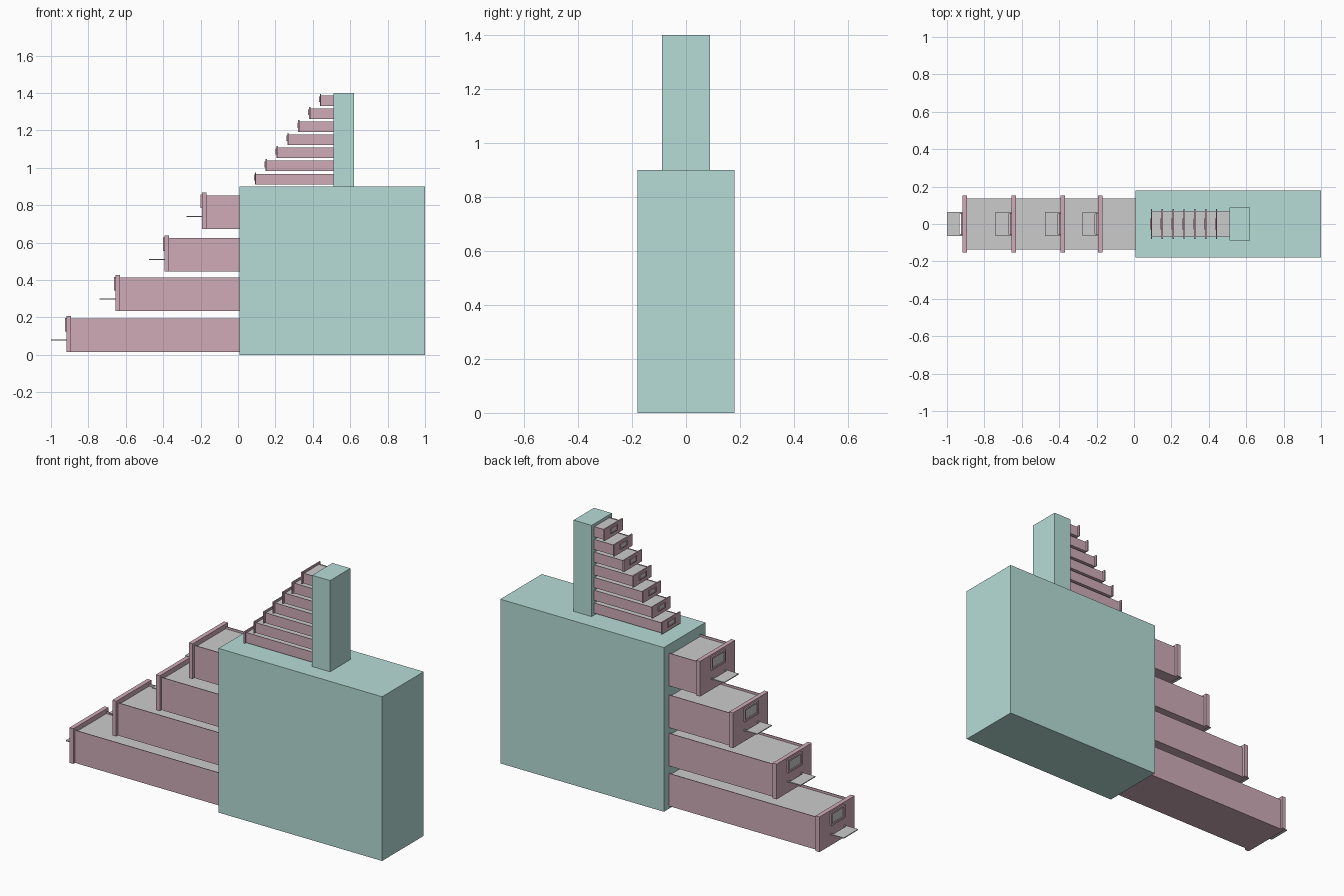
import bpy

if "Cube" in bpy.data.objects:
    bpy.data.objects.remove(bpy.data.objects["Cube"])


def material(name, color):
    m = bpy.data.materials.new(name)
    m.diffuse_color = (*color, 1)
    m.use_nodes = True
    m.node_tree.nodes["Principled BSDF"].inputs["Base Color"].default_value = m.diffuse_color
    return m


TEAL = material("teal", (0.47, 0.72, 0.68))
PINK = material("pink", (0.62, 0.41, 0.47))


def box(name, x, y, z, mat=None):
    """Box from (min, max) ranges on each axis."""
    bpy.ops.mesh.primitive_cube_add(
        size=1, location=[(a + b) / 2 for a, b in (x, y, z)])
    ob = bpy.context.object
    ob.name = name
    ob.scale = [b - a for a, b in (x, y, z)]
    bpy.ops.object.transform_apply(location=False, rotation=False, scale=True)
    if mat:
        ob.data.materials.append(mat)
    return ob


def label_holder(name, x, zc, hw, hh, bar, depth):
    """Rectangular frame of four bars with a card inside."""
    xr = (x - depth, x)
    for s, side in ((-1, "low"), (1, "high")):
        z = sorted((zc + s * hh, zc + s * (hh - bar)))
        box(f"{name}_label_rail_{side}", xr, (-hw, hw), z, PINK)
        y = sorted((s * hw, s * (hw - bar)))
        box(f"{name}_label_post_{side}", xr, y, (zc - hh + bar, zc + hh - bar), PINK)
    box(f"{name}_label_card", (x - depth * 0.3, x),
        (bar - hw, hw - bar), (zc - hh + bar, zc + hh - bar))


def drawer(name, x, back, z, hw, height, front, wall, drop):
    """Drawer tray with grey contents; front = (thickness, half width, height)."""
    thick, fw, fh = front
    xb = (x + thick, back)
    top = z + height
    box(name + "_tray", xb, (-hw, hw), (z, top - drop - 0.004), PINK)
    for s, side in ((-1, "near"), (1, "far")):
        y = sorted((s * hw, s * (hw - wall)))
        box(f"{name}_wall_{side}", xb, y, (top - drop - 0.004, top), PINK)
    box(name + "_contents", xb, (wall - hw, hw - wall),
        (top - drop - 0.004, top - drop))
    box(name + "_front", (x, x + thick), (-fw, fw), (z, z + fh), PINK)


# Main cabinet and tower
box("cabinet", (0.008, 1.0), (-0.18, 0.18), (0, 0.9), TEAL)
box("tower", (0.511, 0.62), (-0.088, 0.088), (0.9, 1.4), TEAL)

# Large drawers, stepped outward toward the bottom
for i, (x, z) in enumerate([(-0.916, 0.015), (-0.656, 0.235),
                            (-0.392, 0.445), (-0.192, 0.674)]):
    name = f"large_drawer_{i + 1}"
    drawer(name, x, 0.008, z, 0.137, 0.179, (0.024, 0.152, 0.193), 0.004, 0.012)
    label_holder(name, x, z + 0.146, 0.06, 0.036, 0.01, 0.008)
    # Flat pull plate joined by two arms
    zt = (z + 0.062, z + 0.067)
    box(name + "_pull", (x - 0.084, x - 0.016), (-0.063, 0.063), zt)
    for s, side in ((-1, "near"), (1, "far")):
        y = sorted((s * 0.063, s * 0.054))
        box(f"{name}_pull_arm_{side}", (x - 0.016, x), y, zt)

# Small drawers in the tower
for i in range(7):
    name = f"small_drawer_{i + 1}"
    x, z = 0.09 + 0.058 * i, 0.912 + 0.0697 * i
    drawer(name, x, 0.511, z, 0.068, 0.056, (0.007, 0.079, 0.064), 0.003, 0.003)
    label_holder(name, x, z + 0.036, 0.03, 0.015, 0.005, 0.005)
